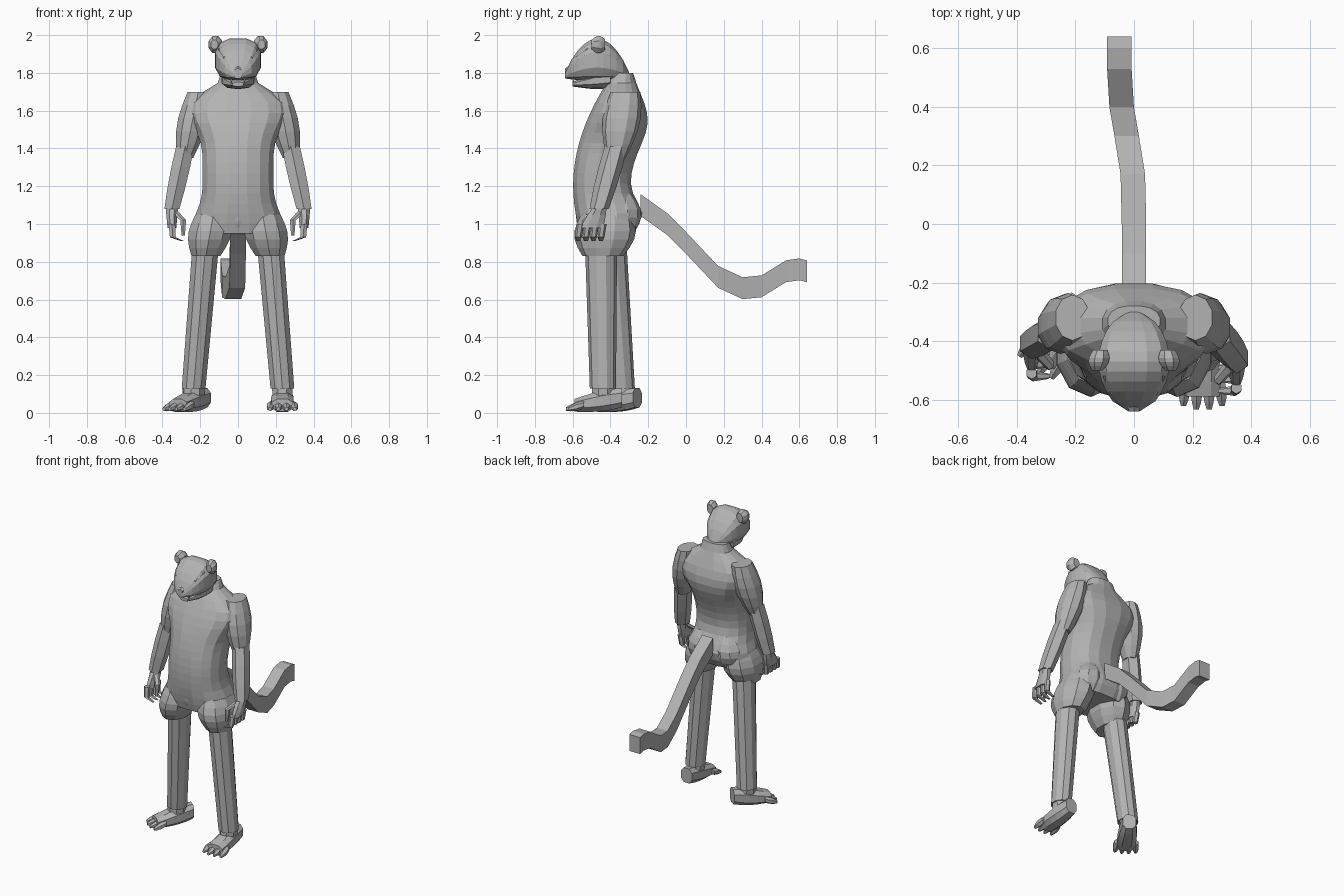
import bpy, bmesh, math
from mathutils import Matrix, Vector

cube = bpy.data.objects.get("Cube")
if cube:
    bpy.data.objects.remove(cube, do_unlink=True)

shade = 0.45
grey = bpy.data.materials.new("plain grey")
grey.use_nodes = True
grey.diffuse_color = (shade, shade, shade, 1)
grey.node_tree.nodes["Principled BSDF"].inputs["Base Color"].default_value = grey.diffuse_color


def bump(value, centre, spread):
    return math.exp(-((value - centre) / spread) ** 2)


def smooth(low, high, value):
    t = min(max((value - low) / (high - low), 0), 1)
    return t * t * (3 - 2 * t)


def mix(a, b, t):
    return a + (b - a) * t


def signed_power(value, power):
    return math.copysign(abs(value) ** power, value)


def loft(name, rings, sides=10, axis="z", power=1.0, turn=Matrix()):
    """Skin rings of (centre, half width, half depth); a power below one squares them off."""
    bm = bmesh.new()
    loops = []
    for centre, width, depth in rings:
        loop = []
        for i in range(sides):
            angle = math.tau * (i + 0.5) / sides
            u = width * signed_power(math.cos(angle), power)
            v = depth * signed_power(math.sin(angle), power)
            offset = Vector((u, v, 0) if axis == "z" else (u, 0, v))
            loop.append(bm.verts.new(turn @ (Vector(centre) + offset)))
        loops.append(loop)
    for lower, upper in zip(loops, loops[1:]):
        for i in range(sides):
            j = (i + 1) % sides
            bm.faces.new((lower[i], lower[j], upper[j], upper[i]))
    bm.faces.new(loops[0])
    bm.faces.new(loops[-1])
    bmesh.ops.recalc_face_normals(bm, faces=bm.faces)
    mesh = bpy.data.meshes.new(name)
    bm.to_mesh(mesh)
    bm.free()
    mesh.materials.append(grey)
    obj = bpy.data.objects.new(name, mesh)
    bpy.context.collection.objects.link(obj)


def taper(name, start, end, radii, bulge=0.0, depth=(1, 1), steps=5, **options):
    """Straight limb from start to end, swelling by bulge halfway along."""
    rings = []
    for i in range(steps + 1):
        t = i / steps
        radius = mix(*radii, t) + bulge * math.sin(math.pi * t)
        rings.append((Vector(start).lerp(Vector(end), t), radius, radius * mix(*depth, t)))
    loft(name, rings, **options)


# Torso: hips, waist, chest and neck from front, back and side outlines
def torso_ring(z):
    front = -0.6 + 0.6 * (z - 1.2) ** 2
    back = -0.3 + 0.1 * bump(z, 1.55, 0.2) + 0.07 * bump(z, 1.05, 0.1)
    body = 0.19 + 0.08 * bump(z, 1.6, 0.12) + 0.05 * bump(z, 1, 0.1)
    width = mix(body, 0.09, smooth(1.65, 1.78, z))
    return (0, (front + back) / 2, z), width, (back - front) / 2


torso_steps = 16
loft("torso", [torso_ring(mix(0.95, 1.8, i / torso_steps)) for i in range(torso_steps + 1)],
     sides=16, power=0.85)
taper("belly_flap", (0, -0.54, 1.05), (0, -0.54, 0.97), (0.1, 0.03), depth=(0.4, 0.8))


# Head: long wedge from snout to nape
def head_ring(t):
    swell = math.sin(math.pi * t) ** 0.8
    centre = (0, mix(-0.64, -0.3, t), 1.785 + 0.085 * swell)
    return centre, 0.02 + 0.105 * swell ** 0.7, 0.015 + 0.1 * swell


head_steps = 10
loft("head", [head_ring(i / head_steps) for i in range(head_steps + 1)],
     sides=12, axis="y", power=0.75)
taper("jaw", (0, -0.6, 1.74), (0, -0.4, 1.77), (0.03, 0.09), bulge=0.02,
      depth=(0.4, 0.6), axis="y", power=0.8)
taper("nose", (0, -0.64, 1.81), (0, -0.6, 1.83), (0.02, 0.03), depth=(0.7, 0.7), axis="y", sides=6)

# Tail: square tube that dips and rises, drifting to one side
tail_path = [(-0.24, 1.1), (-0.1, 1), (0, 0.9), (0.17, 0.72), (0.3, 0.66),
             (0.4, 0.67), (0.53, 0.75), (0.6, 0.76), (0.64, 0.75)]
loft("tail", [((-0.05 * smooth(0.1, 0.5, y), y, z), 0.042, 0.058) for y, z in tail_path],
     sides=4, axis="y", power=0.01)

for side, s in (("left", 1), ("right", -1)):
    # The right arm and leg are set further back, and that foot turns out
    is_right = side == "right"
    arm_shift = 0.05 if is_right else 0
    leg_shift = 0.1 if is_right else 0

    # Ear, brow and fang
    taper(side + "_ear", (s * 0.125, -0.5, 1.95), (s * 0.115, -0.43, 1.95), (0.02, 0.025),
          bulge=0.016, depth=(1.3, 1.3), axis="y", sides=8)
    taper(side + "_brow", (s * 0.06, -0.585, 1.88), (s * 0.085, -0.52, 1.92), (0.02, 0.025),
          depth=(0.4, 0.7), axis="y", sides=6)
    taper(side + "_fang", (s * 0.035, -0.59, 1.78), (s * 0.035, -0.6, 1.745), (0.01, 0.002),
          steps=1, sides=4)

    # Arm: rounded upper part and six sided forearm
    elbow = Vector((s * 0.28, -0.37, 1.35))
    wrist = Vector((s * 0.35, -0.46 + arm_shift, 1.08))
    taper(side + "_upper_arm", (s * 0.21, -0.32, 1.7), elbow, (0.06, 0.045), bulge=0.03,
          depth=(1.3, 1.1))
    taper(side + "_forearm", elbow + Vector((0, 0, 0.06)), wrist, (0.055, 0.046), bulge=0.006,
          depth=(1.1, 1.1), steps=3, sides=6)

    # Hand: palm, curled fingers and thumb
    knuckles = wrist + Vector((0, -0.04, -0.1))
    taper(side + "_palm", wrist, knuckles, (0.035, 0.025), depth=(1.2, 2.6), steps=3, sides=8)
    for i in range(4):
        root = knuckles + Vector((0, (i - 1.5) * 0.04, 0.02))
        bend = root + Vector((-s * 0.005, -0.01, -0.07))
        tip = bend + Vector((-s * 0.05, 0, -0.02))
        taper(f"{side}_finger_{i + 1}", root, bend, (0.02, 0.018), steps=2, sides=6)
        taper(f"{side}_fingertip_{i + 1}", bend, tip, (0.018, 0.01), steps=2, sides=6)
    thumb_bend = wrist + Vector((-s * 0.06, -0.07, -0.06))
    thumb_tip = thumb_bend + Vector((0, -0.01, -0.08))
    taper(side + "_thumb", wrist, thumb_bend, (0.025, 0.018), steps=2, sides=6)
    taper(side + "_thumb_tip", thumb_bend, thumb_tip, (0.018, 0.01), steps=2, sides=6)

    # Buttock, trouser leg and straight leg
    ankle = Vector((s * 0.235, -0.44 + leg_shift, 0.13))
    hip = Vector((s * 0.17, -0.45 + leg_shift / 2, 0.9))
    taper(side + "_buttock", (s * 0.11, -0.34, 0.95), (s * 0.09, -0.34, 1.16), (0.06, 0.05),
          bulge=0.05)
    taper(side + "_shorts", (s * 0.13, -0.42, 1.05), (s * 0.17, -0.44, 0.83), (0.1, 0.08),
          bulge=0.03, depth=(1.35, 1.35))
    taper(side + "_leg", hip, ankle, (0.074, 0.066), depth=(1.15, 1.05), steps=1)

    # Foot built pointing forward under the ankle, then turned
    turn = Matrix.Translation((ankle.x, ankle.y, 0))
    if is_right:
        turn = turn @ Matrix.Rotation(-0.6, 4, "Z")
    taper(side + "_ankle", (0, 0, 0.15), (0, 0, 0.06), (0.06, 0.055), depth=(1, 1.2),
          steps=1, sides=8, turn=turn)
    taper(side + "_foot", (0, 0.1, 0.08), (0, -0.15, 0.04), (0.045, 0.06), bulge=0.01,
          depth=(1.2, 0.6), sides=8, axis="y", power=0.8, turn=turn)
    for i in range(4):
        spread = i - 1.5
        tip_y = -0.2 + abs(spread) * 0.012
        taper(f"{side}_toe_{i + 1}", (spread * 0.04, -0.1, 0.045), (spread * 0.044, tip_y, 0.02),
              (0.018, 0.01), bulge=0.008, steps=4, axis="y", sides=6, turn=turn)
